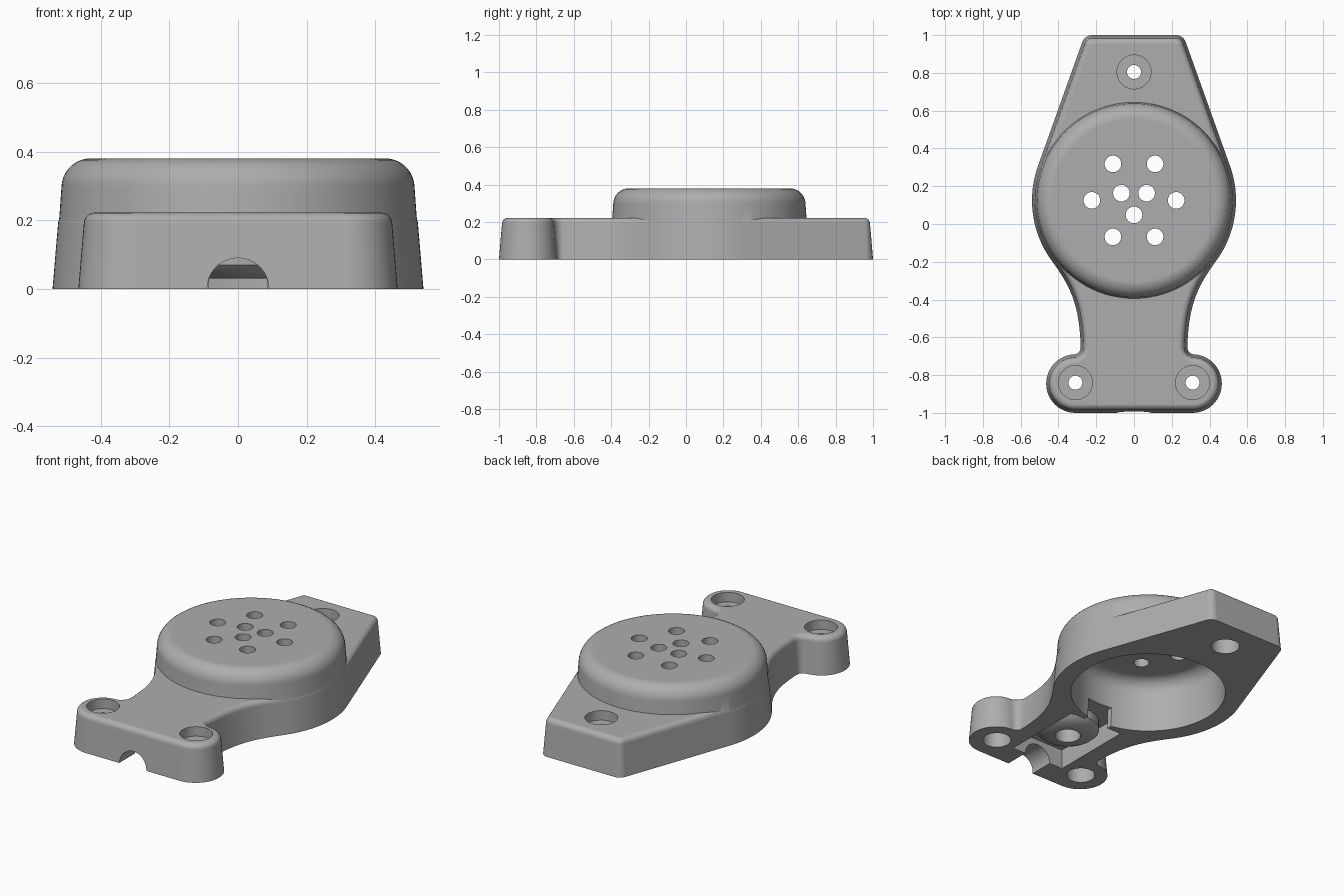
import bpy
import bmesh
from math import sin, cos, pi, radians
from mathutils import Vector

cube = bpy.data.objects.get("Cube")
if cube:
    bpy.data.objects.remove(cube, do_unlink=True)

grey = bpy.data.materials.new("plain grey")
grey.use_nodes = True
colour = (0.42, 0.42, 0.42, 1)
grey.diffuse_color = colour
grey.node_tree.nodes["Principled BSDF"].inputs["Base Color"].default_value = colour

DOME_Y = 0.125


def finish(bm, name):
    bmesh.ops.recalc_face_normals(bm, faces=bm.faces)
    mesh = bpy.data.meshes.new(name)
    bm.to_mesh(mesh)
    bm.free()
    mesh.materials.append(grey)
    ob = bpy.data.objects.new(name, mesh)
    bpy.context.collection.objects.link(ob)
    return ob


def loft(rings, name, capped=True):
    """Skin a stack of closed rings of points."""
    bm = bmesh.new()
    rows = [[bm.verts.new(p) for p in ring] for ring in rings]
    n = len(rows[0])
    pairs = list(zip(rows, rows[1:]))
    if not capped:
        pairs.append((rows[-1], rows[0]))
    for a, b in pairs:
        for i in range(n):
            j = (i + 1) % n
            bm.faces.new((a[i], a[j], b[j], b[i]))
    if capped:
        bm.faces.new(rows[0])
        bm.faces.new(rows[-1])
    return finish(bm, name)


def lathe(profile, name, x=0, y=0, sides=48, capped=True):
    """Revolve (radius, height) points around a vertical axis."""
    turn = [2 * pi * i / sides for i in range(sides)]
    return loft([[(x + r * cos(t), y + r * sin(t), z) for t in turn]
                 for r, z in profile], name, capped)


def box(name, x, y0, y1, z0, z1):
    return loft([[(-x, y0, z), (x, y0, z), (x, y1, z), (-x, y1, z)]
                 for z in (z0, z1)], name)


def arc(cx, cy, r, start, end, steps):
    return [Vector((cx + r * cos(a), cy + r * sin(a))) for a in
            (radians(start + (end - start) * i / steps) for i in range(steps + 1))]


def bezier(a, b, c, d, steps):
    a, b, c, d = map(Vector, (a, b, c, d))
    return [a * (1 - t) ** 3 + b * 3 * t * (1 - t) ** 2 + c * 3 * t * t * (1 - t) + d * t ** 3
            for t in (i / steps for i in range(steps + 1))]


def combine(target, other, operation):
    mod = target.modifiers.new("cut", "BOOLEAN")
    mod.operation = operation
    mod.solver = "EXACT"
    mod.object = other
    bpy.context.view_layer.objects.active = target
    bpy.ops.object.modifier_apply(modifier=mod.name)
    bpy.data.objects.remove(other, do_unlink=True)


# Right half of the plate outline, from the front edge round to the back
half = arc(0.31, -0.845, 0.155, -90, 88, 24)
half += arc(0.318, -0.655, 0.035, 265, 180, 6)
waist_top = arc(0, DOME_Y, 0.54, -36, 19, 24)
half += bezier((0.283, -0.63), (0.292, -0.42), (0.34, -0.325), waist_top[0], 14)[:-1]
half += waist_top
half += arc(0.222, 0.945, 0.055, 19, 90, 8)
outline = half + [Vector((-p.x, p.y)) for p in reversed(half)]


def inset(points, d):
    out = []
    for i, p in enumerate(points):
        a = (p - points[i - 1]).normalized()
        b = (points[(i + 1) % len(points)] - p).normalized()
        normal = Vector((-(a + b).y, (a + b).x)).normalized()
        out.append(p + normal * d / max(0.7, normal.dot(Vector((-a.y, a.x)))))
    return out


# Drafted plate with a rounded top edge
levels = [(0, 0)]
for i in range(7):
    a = pi / 2 * i / 6
    levels.append((0.016 + 0.032 * (1 - cos(a)), 0.19 + 0.032 * sin(a)))
body = loft([[(p.x, p.y, z) for p in inset(outline, d)] for d, z in levels], "housing")

# Round dome
dome = [(0.526, 0.13), (0.514, 0.295)]
for i in range(1, 10):
    a = pi / 2 * i / 9
    dome.append((0.429 + 0.085 * cos(a), 0.295 + 0.085 * sin(a)))
combine(body, lathe(dome, "dome", 0, DOME_Y, 96), "UNION")

# Hollow inside of the dome with a rounded ceiling
hollow = [(0.44, -0.1)]
for i in range(8):
    a = pi / 2 * i / 7
    hollow.append((0.35 + 0.08 * cos(a), 0.24 + 0.08 * sin(a)))
combine(body, lathe(hollow, "hollow", 0, DOME_Y, 96), "DIFFERENCE")

# Cable pocket, its opening to the hollow, and the round front entry
combine(body, box("pocket", 0.18, -0.85, -0.335, -0.1, 0.12), "DIFFERENCE")
combine(body, box("passage", 0.085, -0.5, -0.1, -0.1, 0.119), "DIFFERENCE")
entry = loft([[(p.x, y, p.y) for p in arc(0, 0, 0.09, 0, 350, 35)]
              for y in (-1.2, -0.7)], "entry")
combine(body, entry, "DIFFERENCE")

# Screw holes, recessed from both sides
screw = [(0.08, -0.1), (0.08, 0.11), (0.037, 0.11), (0.037, 0.165),
         (0.09, 0.165), (0.09, 0.4)]
for x, y in ((0, 0.805), (0.31, -0.84), (-0.31, -0.84)):
    combine(body, lathe(screw, "screw_hole", x, y), "DIFFERENCE")

# Sound holes: a ring of six around a group of three
for count, radius, first in ((6, 0.223, 0), (3, 0.077, 30)):
    for i in range(count):
        a = radians(first + 360 * i / count)
        drill = lathe([(0.044, 0.25), (0.044, 0.5)], "sound_hole",
                      radius * cos(a), DOME_Y + radius * sin(a), 32)
        combine(body, drill, "DIFFERENCE")

# Hollow post hanging in the pocket
post = lathe([(0.072, 0.14), (0.072, 0.03), (0.1, 0.03), (0.135, 0.04),
              (0.16, 0.052), (0.178, 0.07), (0.178, 0.14)],
             "cable_post", 0, -0.585, 48, False)

for ob in (body, post):
    bpy.ops.object.select_all(action="DESELECT")
    ob.select_set(True)
    bpy.context.view_layer.objects.active = ob
    bpy.ops.object.shade_smooth_by_angle(angle=radians(30))
    weighted = ob.modifiers.new("even shading", "WEIGHTED_NORMAL")
    weighted.keep_sharp = True
